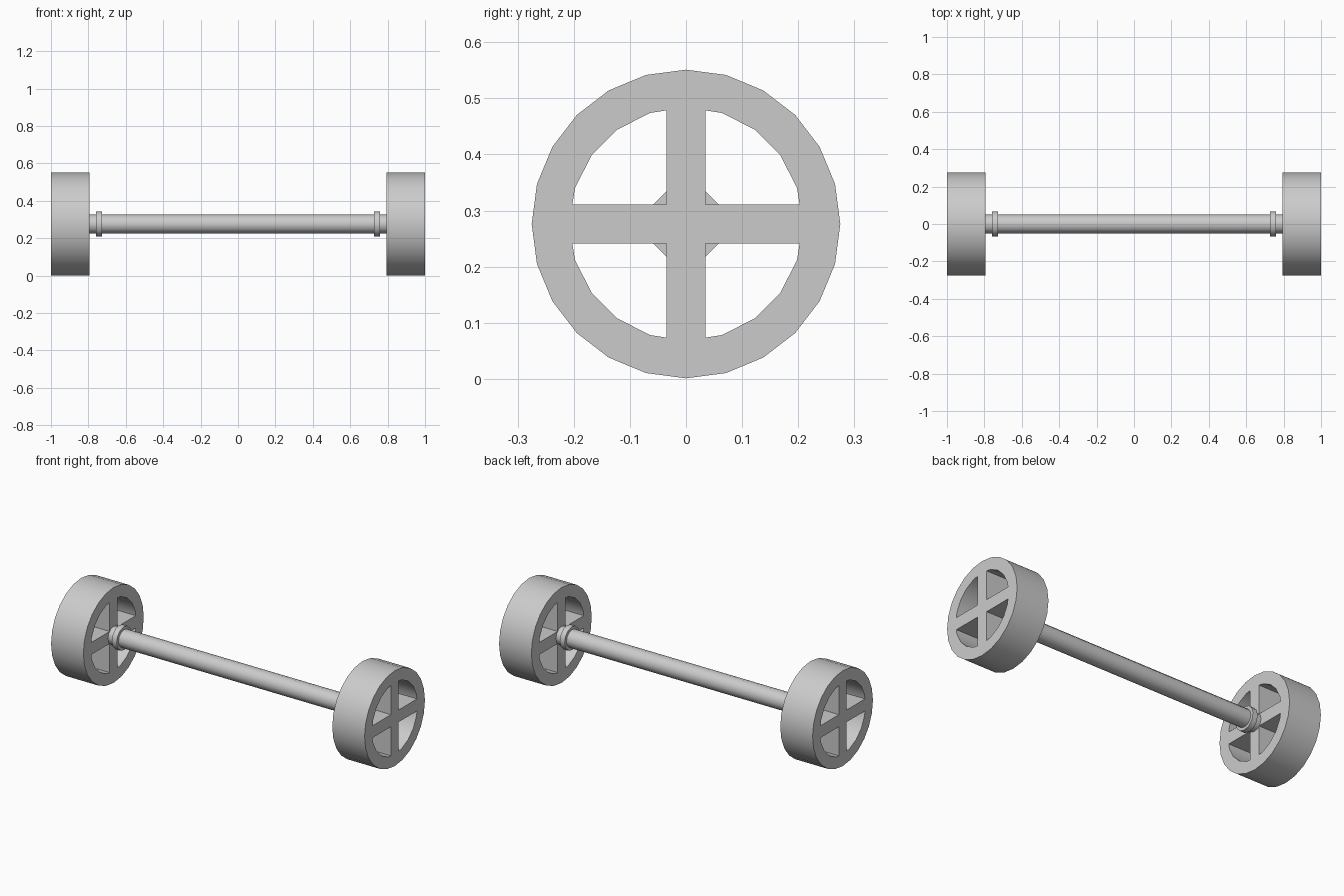
import bpy, bmesh, math
from mathutils import Matrix

if "Cube" in bpy.data.objects:
    bpy.data.objects.remove(bpy.data.objects["Cube"])

AXIS_Z = 0.276        # height of the axle line
WHEEL_R, RIM_R = 0.275, 0.208
SPOKE = 0.035         # half width of a spoke
INNER_X, OUTER_X = 0.794, 1.0

grey = bpy.data.materials.new("grey metal")
grey.use_nodes = True
colour = (0.6, 0.6, 0.6, 1)
grey.diffuse_color = colour
grey.node_tree.nodes["Principled BSDF"].inputs["Base Color"].default_value = colour


def add_object(name, bm, angle):
    bmesh.ops.recalc_face_normals(bm, faces=bm.faces)
    mesh = bpy.data.meshes.new(name)
    bm.to_mesh(mesh)
    bm.free()
    mesh.materials.append(grey)
    obj = bpy.data.objects.new(name, mesh)
    bpy.context.collection.objects.link(obj)
    bpy.ops.object.select_all(action='DESELECT')
    obj.select_set(True)
    bpy.context.view_layer.objects.active = obj
    bpy.ops.object.shade_smooth_by_angle(angle=math.radians(angle))


def polar(r, deg):
    a = math.radians(deg)
    return r * math.cos(a), r * math.sin(a)


def wheel(name, x0, x1):
    # Outline and four openings, filled and extruded along the axle
    bm = bmesh.new()
    loops = [[polar(WHEEL_R, 15 * i) for i in range(24)]]
    far = RIM_R - SPOKE * math.tan(math.radians(9))
    opening = [(SPOKE, SPOKE), (far, SPOKE)]
    opening += [polar(RIM_R, 18 * i) for i in range(1, 5)]
    opening += [(SPOKE, far)]
    for _ in range(4):
        loops.append(opening)
        opening = [(-z, y) for y, z in opening]
    edges = []
    for loop in loops:
        verts = [bm.verts.new((x0, y, z + AXIS_Z)) for y, z in loop]
        edges += [bm.edges.new((verts[i - 1], v)) for i, v in enumerate(verts)]
    bmesh.ops.triangle_fill(bm, edges=edges, use_beauty=True, use_dissolve=False)
    result = bmesh.ops.extrude_face_region(bm, geom=bm.faces[:], use_keep_orig=True)
    moved = [g for g in result["geom"] if isinstance(g, bmesh.types.BMVert)]
    bmesh.ops.translate(bm, verts=moved, vec=(x1 - x0, 0, 0))
    add_object(name, bm, 30)


def rod(name, x0, x1, radius, sides):
    bm = bmesh.new()
    place = Matrix.Translation(((x0 + x1) / 2, 0, AXIS_Z)) @ Matrix.Rotation(math.pi / 2, 4, 'Y')
    bmesh.ops.create_cone(bm, cap_ends=True, segments=sides, radius1=radius,
                          radius2=radius, depth=abs(x1 - x0), matrix=place)
    add_object(name, bm, 35)


# Axle between the wheels, then a wheel and collar on each side
rod("axle", -INNER_X, INNER_X, 0.051, 12)
for side, s in (("left", 1), ("right", -1)):
    wheel(side + "_wheel", s * INNER_X, s * OUTER_X)
    rod(side + "_collar", s * 0.727, s * 0.758, 0.068, 12)
